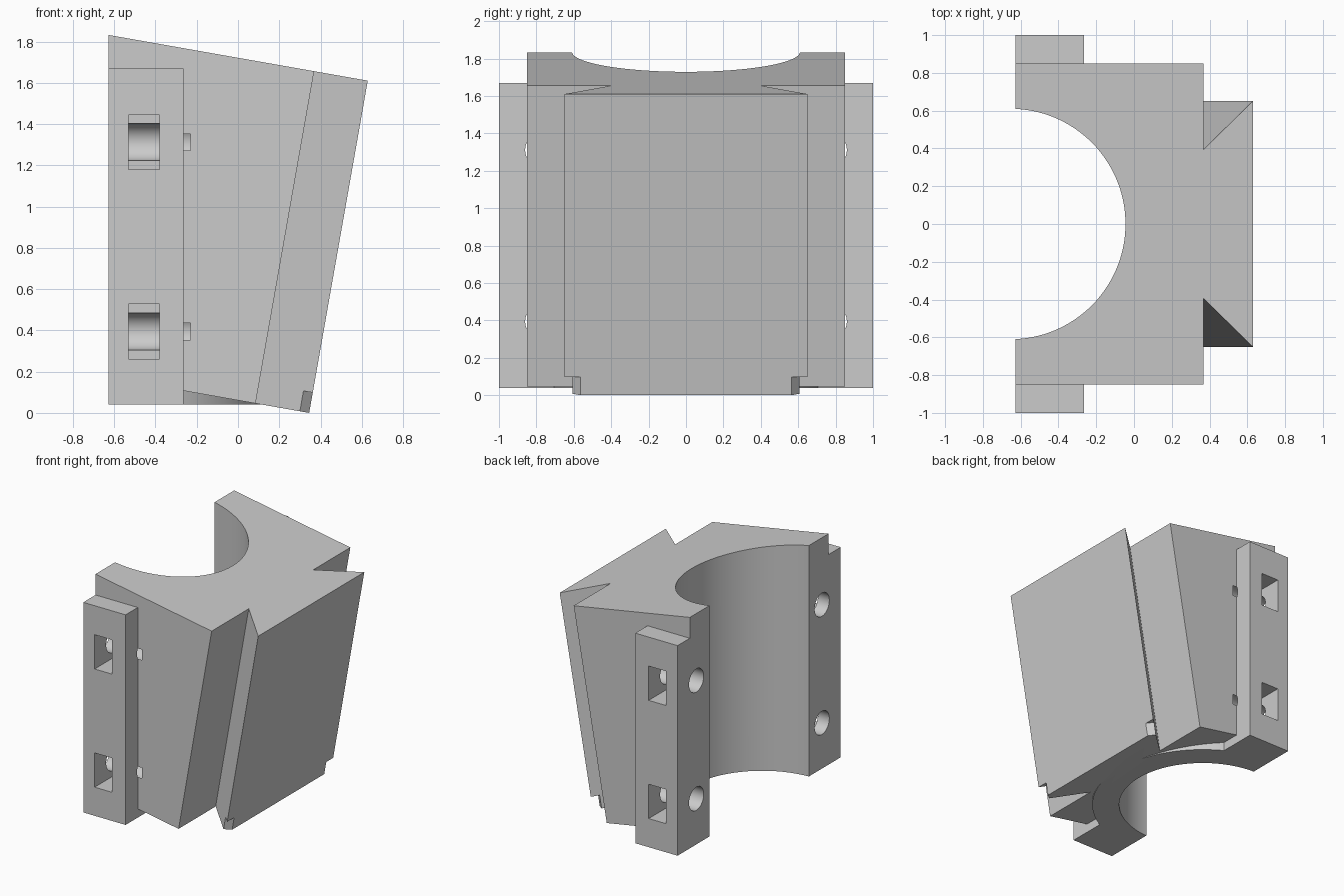
import bpy
import bmesh
from math import radians
from mathutils import Matrix, Vector

cube = bpy.data.objects.get("Cube")
if cube:
    bpy.data.objects.remove(cube, do_unlink=True)

grey = bpy.data.materials.new("light_grey")
grey.use_nodes = True
colour = (0.6, 0.6, 0.6, 1)
grey.diffuse_color = colour
grey.node_tree.nodes["Principled BSDF"].inputs["Base Color"].default_value = colour

BACK_X = -0.628      # flat mating face
BORE_X = -0.655      # axis of the vertical bore
TILT = Matrix.Translation((0.345, 0, 0)) @ Matrix.Rotation(radians(10), 4, 'Y')


def finish(name, bm):
    bmesh.ops.recalc_face_normals(bm, faces=bm.faces)
    mesh = bpy.data.meshes.new(name)
    bm.to_mesh(mesh)
    bm.free()
    mesh.materials.append(grey)
    obj = bpy.data.objects.new(name, mesh)
    bpy.context.collection.objects.link(obj)
    return obj


def prism(name, outline, low, high, matrix):
    """Extrude an xy outline along local z, then place it."""
    bm = bmesh.new()
    face = bm.faces.new([bm.verts.new((x, y, low)) for x, y in outline])
    new = bmesh.ops.extrude_face_region(bm, geom=[face])["geom"]
    verts = [v for v in new if isinstance(v, bmesh.types.BMVert)]
    bmesh.ops.translate(bm, verts=verts, vec=(0, 0, high - low))
    bm.transform(matrix)
    return finish(name, bm)


def box(name, low, high):
    outline = [(low[0], low[1]), (high[0], low[1]), (high[0], high[1]), (low[0], high[1])]
    return prism(name, outline, low[2], high[2], Matrix())


def cylinder(name, radius, start, end, segments):
    start, end = Vector(start), Vector(end)
    axis = end - start
    bm = bmesh.new()
    turn = axis.to_track_quat('Z', 'Y').to_matrix().to_4x4()
    bmesh.ops.create_cone(bm, cap_ends=True, segments=segments, radius1=radius,
                          radius2=radius, depth=axis.length,
                          matrix=Matrix.Translation((start + end) / 2) @ turn)
    return finish(name, bm)


def combine(target, tool, operation):
    mod = target.modifiers.new(operation.lower(), 'BOOLEAN')
    mod.operation = operation
    mod.solver = 'EXACT'
    mod.object = tool
    bpy.context.view_layer.objects.active = target
    bpy.ops.object.modifier_apply(modifier=mod.name)
    bpy.data.objects.remove(tool, do_unlink=True)


# Tilted block with a dovetail rail on its right face
half = [(0, 0.65), (-0.264, 0.395), (-0.264, 0.85), (-1.6, 0.85)]
outline = half + [(x, -y) for x, y in reversed(half)]
bracket = prism("dovetail_clamp_bracket", outline, 0, 1.635, TILT)

# Upright clamp flanges and the round collar under the block
combine(bracket, box("flanges", (-0.9, -1, 0.04), (-0.265, 1, 1.67)), 'UNION')
combine(bracket, cylinder("collar", 0.806, (BORE_X, 0, 0.04), (BORE_X, 0, 0.4), 128), 'UNION')

# Vertical half bore, then the flat back
combine(bracket, cylinder("bore", 0.61, (BORE_X, 0, -1), (BORE_X, 0, 3), 128), 'DIFFERENCE')
combine(bracket, box("back_trim", (-3, -2, -1), (BACK_X, 2, 3)), 'DIFFERENCE')

for side in (-1, 1):
    # Bolt holes and nut pockets
    for z in (0.395, 1.312):
        y = 0.77 * side
        combine(bracket, cylinder("bolt_hole", 0.09, (-1, y, z), (-0.23, y, z), 48), 'DIFFERENCE')
        near, far = sorted((0.772 * side, 1.2 * side))
        combine(bracket, box("nut_pocket", (-0.53, near, z - 0.133), (-0.38, far, z + 0.133)),
                'DIFFERENCE')
    # Chamfered lower tips of the rail
    tip = [(0.045, 0.525 * side), (-0.09, 0.645 * side), (0.045, 0.8 * side)]
    combine(bracket, prism("rail_tip", tip, -0.1, 0.1, TILT), 'DIFFERENCE')

bpy.ops.object.select_all(action='DESELECT')
bracket.select_set(True)
bpy.context.view_layer.objects.active = bracket
bpy.ops.object.shade_smooth_by_angle(angle=radians(25))
